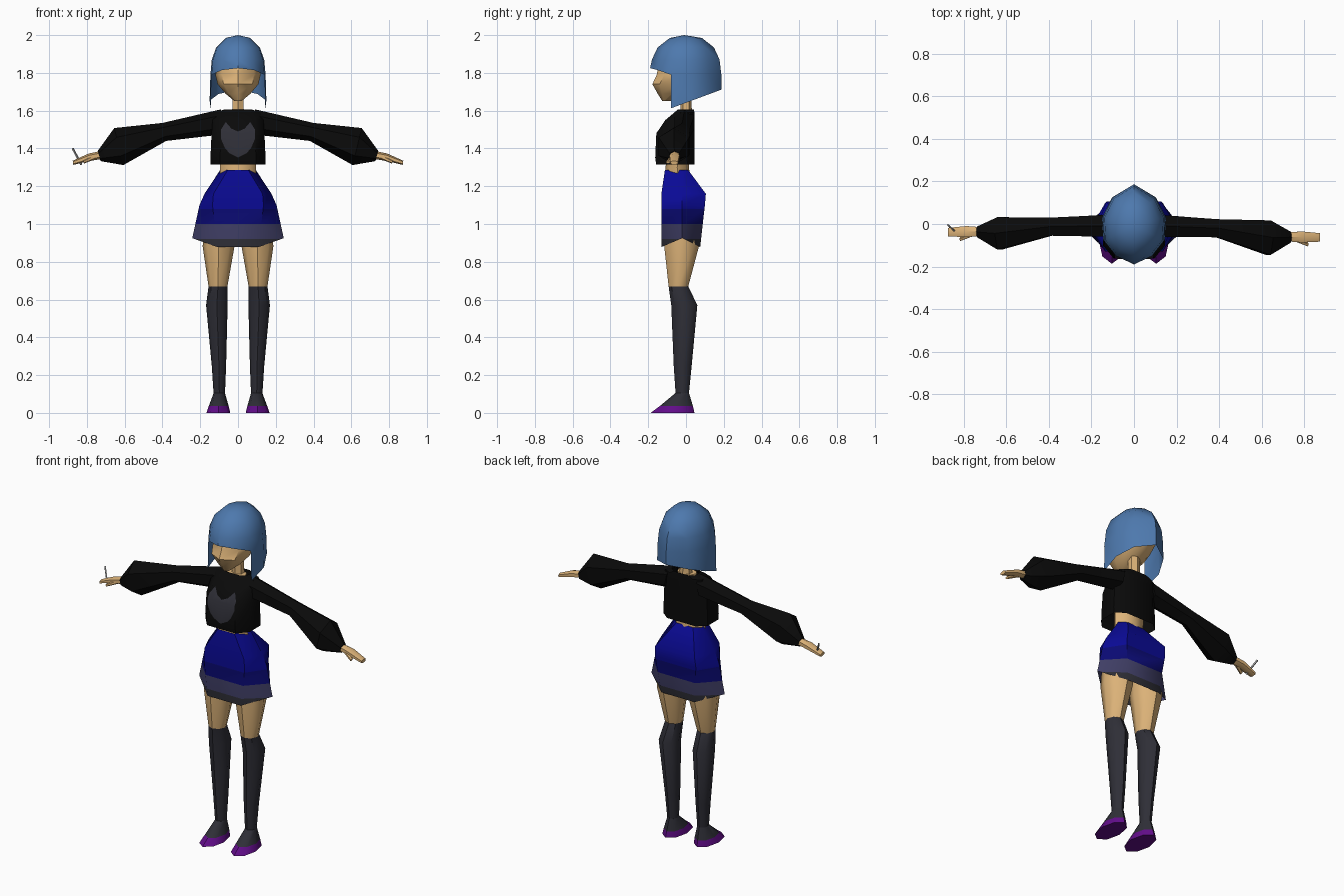
import bpy, bmesh, math
from mathutils import Vector

if "Cube" in bpy.data.objects:
    bpy.data.objects.remove(bpy.data.objects["Cube"])


def mat(name, r, g, b):
    m = bpy.data.materials.new(name)
    m.diffuse_color = (r, g, b, 1)
    m.use_nodes = True
    m.node_tree.nodes["Principled BSDF"].inputs["Base Color"].default_value = m.diffuse_color
    return m


SKIN = mat("skin", 0.72, 0.45, 0.19)
HAIR = mat("hair_blue", 0.075, 0.19, 0.42)
BLACK = mat("sweater_black", 0.003, 0.003, 0.003)
SOCK = mat("charcoal", 0.028, 0.028, 0.038)
BLUE = mat("skirt_blue", 0.003, 0.003, 0.30)
NAVY = mat("skirt_navy", 0.003, 0.003, 0.17)
TRIM = mat("skirt_trim", 0.05, 0.048, 0.13)
PURPLE = mat("shoe_purple", 0.12, 0.004, 0.25)
GREY = mat("stick_grey", 0.35, 0.35, 0.35)


def finish(name, bm, mats, cuts=(), angle=45):
    """Slice at the given heights, colour the slices bottom-up, add the object."""
    for z in cuts:
        bmesh.ops.bisect_plane(bm, geom=bm.verts[:] + bm.edges[:] + bm.faces[:],
                               plane_co=(0, 0, z), plane_no=(0, 0, 1))
    bmesh.ops.recalc_face_normals(bm, faces=bm.faces[:])
    for f in bm.faces:
        f.material_index = sum(f.calc_center_median().z > z for z in cuts)
    me = bpy.data.meshes.new(name)
    bm.to_mesh(me)
    bm.free()
    for m in mats:
        me.materials.append(m)
    ob = bpy.data.objects.new(name, me)
    bpy.context.collection.objects.link(ob)
    bpy.ops.object.select_all(action='DESELECT')
    ob.select_set(True)
    bpy.context.view_layer.objects.active = ob
    bpy.ops.object.shade_smooth_by_angle(angle=math.radians(angle))
    return ob


def loft(name, rings, mats, cuts=(), caps=(True, True), angle=45):
    """Skin a stack of equal-sized point rings."""
    bm = bmesh.new()
    rv = [[bm.verts.new(p) for p in r] for r in rings]
    n = len(rv[0])
    for a, b in zip(rv, rv[1:]):
        for i in range(n):
            j = (i + 1) % n
            bm.faces.new((a[i], a[j], b[j], b[i]))
    for use, ring in zip(caps, (rv[0], rv[-1])):
        if use:
            bm.faces.new(ring)
    return finish(name, bm, mats, cuts, angle)


def oval(z, cx, rx, yf, yb, n=8):
    """Horizontal oval from front yf to back yb."""
    cy, ry = (yf + yb) / 2, (yb - yf) / 2
    return [(cx + rx * math.sin(2 * math.pi * i / n),
             cy - ry * math.cos(2 * math.pi * i / n), z) for i in range(n)]


def limb_ring(s, top, bot, yf, yb, n=6):
    """Cross-section of a sideways limb, from its top and bottom (x, z) points."""
    t, b = Vector((top[0] * s, 0, top[1])), Vector((bot[0] * s, 0, bot[1]))
    c, h = (t + b) / 2, (t - b) / 2
    out = []
    for i in range(n):
        a = 2 * math.pi * i / n
        p = c + h * math.cos(a)
        p.y = (yf + yb) / 2 + (yb - yf) / 2 * math.sin(a) / math.sin(math.pi / 3)
        out.append(p)
    return out


# Head and neck
loft("head", [oval(*r) for r in (
    (1.65, 0, 0.018, -0.125, -0.085), (1.69, 0, 0.066, -0.15, 0.0),
    (1.74, 0, 0.108, -0.178, 0.08), (1.79, 0, 0.12, -0.155, 0.12),
    (1.87, 0, 0.115, -0.14, 0.12), (1.94, 0, 0.06, -0.07, 0.07))], [SKIN])
loft("neck", [oval(1.56, 0, 0.04, -0.03, 0.035, 6),
              oval(1.62, 0, 0.034, -0.03, 0.03, 6),
              oval(1.74, 0, 0.034, -0.035, 0.03, 6)], [SKIN])

# Hair: columns run from front centre round to back centre (x, y, lower edge)
half = [(0, -0.19, 1.825), (0.085, -0.15, 1.815), (0.14, -0.08, 1.79),
        (0.146, 0.03, 1.79), (0.10, 0.125, 1.79), (0, 0.187, 1.79)]
cols = half + [(-x, y, z) for x, y, z in half[-2:0:-1]]
bm = bmesh.new()
apex = bm.verts.new((0, -0.01, 2.0))
levels = [[bm.verts.new((x * s, y * s, z)) for x, y, _ in cols]
          for s, z in ((0.45, 1.985), (0.79, 1.935), (0.95, 1.87))]
levels.append([bm.verts.new(c) for c in cols])
levels.append([bm.verts.new((x * 1.03, y, 1.642 + 0.37 * y)) if y > -0.1 else None
               for x, y, _ in cols])
n = len(cols)
for i in range(n):
    j = (i + 1) % n
    bm.faces.new((apex, levels[0][i], levels[0][j]))
    for a, b in zip(levels, levels[1:]):
        if b[i] and b[j]:
            bm.faces.new((a[i], b[i], b[j], a[j]))
for v in [v for v in bm.verts if not v.link_faces]:
    bm.verts.remove(v)
finish("hair", bm, [HAIR], angle=50)

# Body under the clothes
loft("body", [oval(*r) for r in (
    (1.20, 0, 0.10, -0.11, 0.03), (1.30, 0, 0.094, -0.108, 0.015),
    (1.40, 0, 0.10, -0.10, 0.02), (1.55, 0, 0.07, -0.075, 0.03),
    (1.598, 0, 0.06, -0.05, 0.03))], [SKIN])

# Sweater: (height, half width, front, back)
prof = [(1.315, 0.145, -0.158, 0.045), (1.35, 0.146, -0.163, 0.045),
        (1.48, 0.14, -0.157, 0.045), (1.55, 0.135, -0.11, 0.045),
        (1.59, 0.12, -0.062, 0.045), (1.605, 0.075, -0.045, 0.042)]


def boxy(z, rx, yf, yb):
    d = yb - yf
    right = [(0.65 * rx, yf, z), (rx, yf + 0.3 * d, z), (rx, yb - 0.2 * d, z),
             (0.65 * rx, yb, z)]
    return right + [(-x, y, z) for x, y, z in reversed(right)]


loft("sweater", [boxy(*p) for p in prof], [BLACK], caps=(False, False))


def chest_front(z):
    for a, b in zip(prof, prof[1:]):
        if a[0] <= z <= b[0]:
            return a[2] + (b[2] - a[2]) * (z - a[0]) / (b[0] - a[0])
    return prof[-1][2]


# Heart plate following the chest
heart = [(0, 1.49), (0.035, 1.505), (0.065, 1.54), (0.09, 1.50), (0.09, 1.45),
         (0.068, 1.40), (0.045, 1.375), (0, 1.352)]
heart += [(-x, z) for x, z in heart[-2:0:-1]]
bm = bmesh.new()
bm.faces.new([bm.verts.new((x, -0.2, z)) for x, z in heart])
bmesh.ops.triangulate(bm, faces=bm.faces[:])
bmesh.ops.bisect_plane(bm, geom=bm.verts[:] + bm.edges[:] + bm.faces[:],
                       plane_co=(0, 0, 1.48), plane_no=(0, 0, 1))
for v in bm.verts:
    v.co.y = chest_front(v.co.z) - 0.004
finish("chest_heart", bm, [SOCK])

# Sleeves, hands and thumbs
for side, s, d in (("left", 1, -0.025), ("right", -1, 0.0)):
    loft(side + "_sleeve", [limb_ring(s, *r) for r in (
        ((0.09, 1.607), (0.12, 1.47), -0.06, 0.044),
        ((0.40, 1.535), (0.38, 1.44), -0.055 + d * 0.3, 0.03 + d * 0.3),
        ((0.655, 1.508), (0.607, 1.312), -0.12 + d, 0.032 + d * 0.6),
        ((0.742, 1.388), (0.728, 1.333), -0.062 + d, -0.012 + d))], [BLACK])
    loft(side + "_hand", [limb_ring(s, *r) for r in (
        ((0.72, 1.388), (0.715, 1.345), -0.056 + d, -0.015 + d),
        ((0.79, 1.373), (0.785, 1.334), -0.062 + d, -0.01 + d),
        ((0.875, 1.335), (0.872, 1.313), -0.058 + d, -0.018 + d))], [SKIN])
    loft(side + "_thumb", [limb_ring(s, *r) for r in (
        ((0.755, 1.37), (0.75, 1.345), -0.055 + d, -0.03 + d),
        ((0.82, 1.335), (0.815, 1.32), -0.08 + d, -0.06 + d))], [SKIN])

# Thin stick held in the right hand
a, b = Vector((-0.875, -0.005, 1.40)), Vector((-0.83, -0.045, 1.315))
ux, uy = Vector((0.005, 0, 0.0025)), Vector((0, 0.005, -0.002))
loft("held_stick", [[p + ux, p + uy, p - ux, p - uy] for p in (a, b)], [GREY])


# Skirt: six-sided, hem raised at the sides
def hexa(z, rx, cx, yf, yb, zs=None):
    return [(-cx, yf, z), (cx, yf, z), (rx, -0.02, zs or z), (cx, yb, z),
            (-cx, yb, z), (-rx, -0.02, zs or z)]


loft("skirt", [hexa(0.878, 0.242, 0.11, -0.13, 0.075, 0.925),
               hexa(1.10, 0.204, 0.135, -0.13, 0.10),
               hexa(1.16, 0.177, 0.13, -0.13, 0.105),
               hexa(1.285, 0.095, 0.055, -0.112, 0.012)],
     [SOCK, TRIM, NAVY, BLUE], cuts=(0.92, 1.0, 1.08), caps=(False, False))

# Legs with socks and shoes
for side, s in (("left", 1), ("right", -1)):
    loft(side + "_leg", [oval(z, cx * s, rx, yf, yb) for z, cx, rx, yf, yb in (
        (0.10, 0.099, 0.03, -0.055, 0.015), (0.25, 0.101, 0.038, -0.065, 0.03),
        (0.57, 0.112, 0.057, -0.078, 0.06), (0.67, 0.106, 0.05, -0.092, 0.012),
        (0.88, 0.103, 0.084, -0.115, 0.068), (1.06, 0.095, 0.085, -0.11, 0.075))],
        [SOCK, SKIN], cuts=(0.67,))
    loft(side + "_shoe", [oval(z, cx * s, rx, yf, yb) for z, cx, rx, yf, yb in (
        (0.0, 0.104, 0.063, -0.187, 0.045), (0.035, 0.102, 0.053, -0.14, 0.037),
        (0.105, 0.099, 0.03, -0.056, 0.016))],
        [PURPLE, SOCK], cuts=(0.036,))
